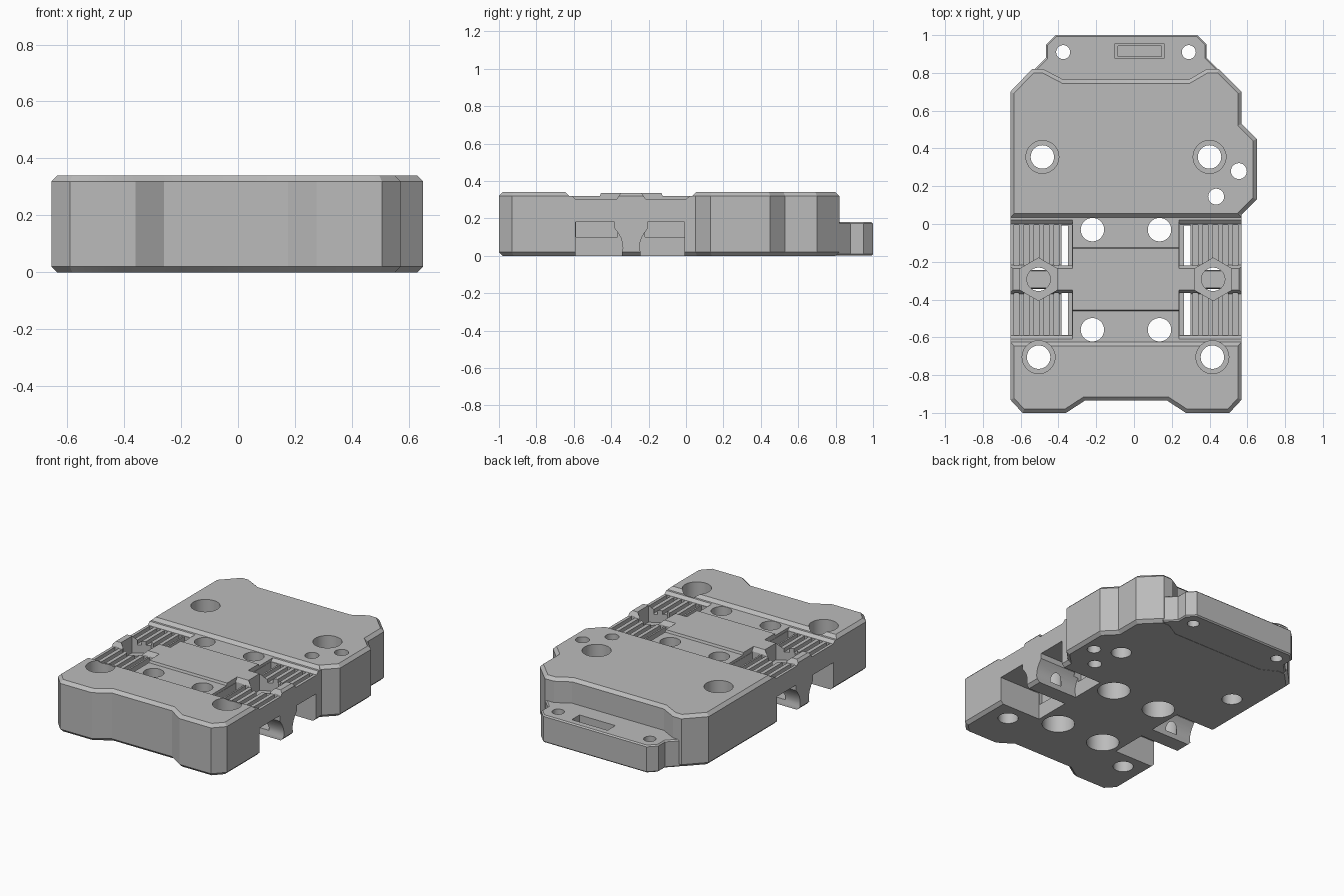
import bpy, bmesh, math

cube = bpy.data.objects.get("Cube")
if cube:
    bpy.data.objects.remove(cube, do_unlink=True)

MID = -0.043          # symmetry line of the carriage
HEIGHT = 0.34
BAR_Y = -0.293        # centre of the belt clamps

grey = bpy.data.materials.new("plain_grey")
grey.use_nodes = True
grey.diffuse_color = (0.5, 0.5, 0.5, 1)
grey.node_tree.nodes["Principled BSDF"].inputs["Base Color"].default_value = (0.5, 0.5, 0.5, 1)


def prism(bm, pts, lo, hi, axis="z"):
    """Extrude a closed outline along z (points x, y) or along x (points y, z)."""
    place = (lambda p, h: (p[0], p[1], h)) if axis == "z" else (lambda p, h: (h, p[0], p[1]))
    rings = [[bm.verts.new(place(p, h)) for p in pts] for h in (lo, hi)]
    n = len(pts)
    bm.faces.new(rings[0])
    bm.faces.new(rings[1])
    for i in range(n):
        j = (i + 1) % n
        bm.faces.new((rings[0][i], rings[0][j], rings[1][j], rings[1][i]))


def circle(x, y, r, n=40, turn=0.0):
    return [(x + r * math.cos(turn + math.tau * i / n),
             y + r * math.sin(turn + math.tau * i / n)) for i in range(n)]


def rect(x0, x1, y0, y1):
    return [(x0, y0), (x1, y0), (x1, y1), (x0, y1)]


def both(x0, x1):
    """An x span and its mirror image."""
    return [(x0, x1), (2 * MID - x1, 2 * MID - x0)]


def make(name, parts, chamfer=0):
    bm = bmesh.new()
    for p in parts:
        prism(bm, *p)
    bmesh.ops.recalc_face_normals(bm, faces=bm.faces[:])
    if chamfer:
        flat = [e for e in bm.edges if abs(e.verts[0].co.z - e.verts[1].co.z) < 1e-5]
        bmesh.ops.bevel(bm, geom=flat, offset=chamfer, segments=1, affect="EDGES")
    mesh = bpy.data.meshes.new(name)
    bm.to_mesh(mesh)
    bm.free()
    mesh.materials.append(grey)
    ob = bpy.data.objects.new(name, mesh)
    bpy.context.collection.objects.link(ob)
    return ob


def cut(ob, parts):
    """Subtract a group of separate prisms."""
    cutter = make("cutter", parts)
    cutter.hide_render = True
    mod = ob.modifiers.new("cut", "BOOLEAN")
    mod.operation = "DIFFERENCE"
    mod.solver = "EXACT"
    mod.object = cutter
    bpy.context.view_layer.objects.active = ob
    bpy.ops.object.modifier_apply(modifier=mod.name)
    bpy.data.objects.remove(cutter, do_unlink=True)


# Carriage body
outline = [(-0.655, -0.93), (-0.59, -1), (-0.36, -1), (-0.26, -0.935),
           (0.175, -0.935), (0.275, -1), (0.505, -1), (0.57, -0.93),
           (0.57, 0.05), (0.65, 0.13), (0.65, 0.45), (0.57, 0.53), (0.57, 0.7),
           (0.45, 0.82), (0.385, 0.82), (0.29, 0.765), (-0.375, 0.765),
           (-0.48, 0.82), (-0.54, 0.82), (-0.655, 0.7)]
body = make("carriage_body", [(outline, 0, HEIGHT)], 0.02)

# Shallow channel across the top with a raised middle panel
channel = [(-0.645, 0.4), (-0.645, 0.34), (-0.625, 0.32), (-0.46, 0.32), (-0.455, 0.335),
           (-0.13, 0.335), (-0.125, 0.32), (0.035, 0.32), (0.055, 0.34), (0.055, 0.4)]
cut(body, [(channel, -0.8, 0.8, "x")])

# Belt shelves on both sides of each clamp bar
shelves = [[(-0.61, 0.4), (-0.61, 0.32), (-0.59, 0.303), (-0.37, 0.303), (-0.35, 0.335), (-0.35, 0.4)],
           [(-0.236, 0.4), (-0.236, 0.335), (-0.216, 0.303), (0, 0.303), (0.02, 0.32), (0.02, 0.4)]]
cut(body, [(s, a, b, "x") for s in shelves for a, b in both(-0.8, -0.325)])

# Tooth grooves and the belt slots
runs = [(-0.588, -0.366), (-0.22, -0.004)]
grooves = []
for y0, y1 in runs:
    for i in range(5):
        x = -0.636 + 0.053 * i
        grooves += [(rect(a, b, y0, y1), 0.278, 0.45) for a, b in both(x, x + 0.028)]
    grooves += [(rect(a, b, y0, y1), 0.1, 0.45) for a, b in both(-0.385, -0.327)]
cut(body, grooves)

# Side pockets underneath, leaving a waisted post in the middle
waist = [(0.088, 0.181), (0.088, 0.145), (0.07, 0.122), (0.055, 0.095), (0.046, 0.065),
         (0.045, 0.04), (0.05, 0.018), (0.054, -0.1)]
pockets = []
for side, end in ((-1, -0.59), (1, -0.008)):
    prof = [(end, -0.1), (end, 0.181)] + [(BAR_Y + side * w, z) for w, z in waist]
    pockets += [(prof, a, b, "x") for a, b in both(-0.8, -0.35)]
cut(body, pockets)

# Nut traps with their screw holes
clamps = [(-0.505, BAR_Y), (0.419, BAR_Y)]
cut(body, [(circle(x, y, 0.113, 6, math.pi / 6), 0.225, 0.5) for x, y in clamps])
cut(body, [(circle(x, y, 0.062), 0.04, 0.3) for x, y in clamps])

# Through holes
corners = [(-0.505, -0.705), (0.415, -0.705), (-0.485, 0.355), (0.4, 0.355)]
centres = [(x, y) for x in (-0.22, 0.135) for y in (-0.03, -0.56)]
small = [(0.555, 0.28), (0.435, 0.145)]
cut(body, [(circle(x, y, 0.062), -0.1, 0.5) for x, y in corners + centres]
    + [(circle(x, y, 0.042), -0.1, 0.5) for x, y in small])

# Counterbores: from above at the corners, from below at the centre
cut(body, [(circle(x, y, 0.087), 0.14, 0.5) for x, y in corners]
    + [(circle(x, y, 0.1), -0.1, 0.2) for x, y in centres])

# Rear mounting tab
tab_outline = [(-0.5, 0.7), (-0.53, 0.815), (-0.465, 0.88), (-0.465, 0.95), (-0.415, 1),
               (0.335, 1), (0.385, 0.95), (0.385, 0.88), (0.45, 0.815), (0.42, 0.7)]
tab = make("rear_tab", [(tab_outline, 0.001, 0.18)], 0.008)
cut(tab, [(circle(x, 0.91, 0.037), -0.1, 0.5) for x in (-0.375, 0.29)]
    + [(rect(-0.1, 0.16, 0.875, 0.955), 0.1, 0.5)])
cut(tab, [(rect(-0.085, 0.145, 0.888, 0.942), 0.05, 0.5)])

# Smooth the round walls, keep the corners sharp
for ob in (body, tab):
    bpy.ops.object.select_all(action="DESELECT")
    ob.select_set(True)
    bpy.context.view_layer.objects.active = ob
    bpy.ops.object.shade_smooth_by_angle(angle=math.radians(25))
